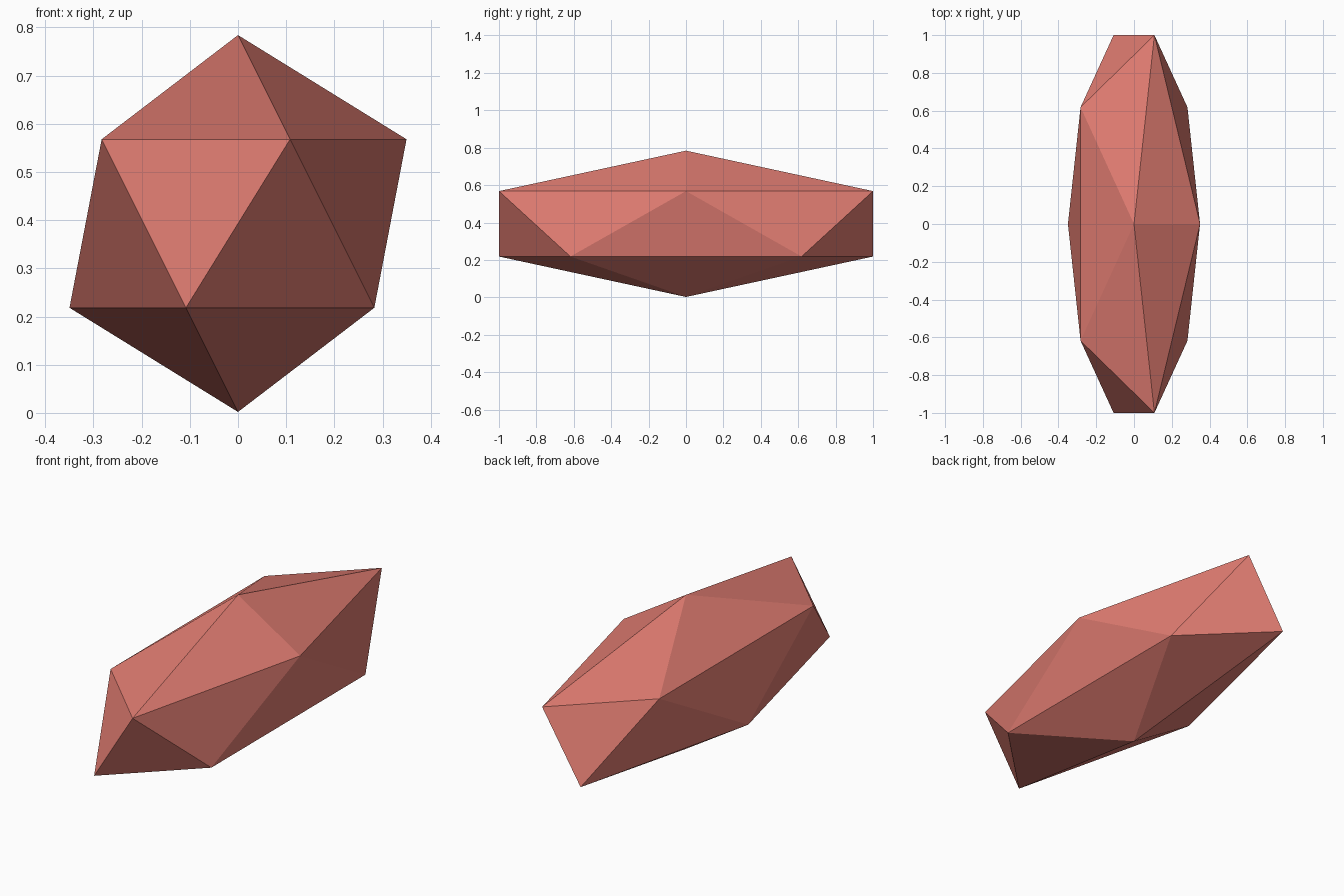
import bpy

default = bpy.data.objects.get("Cube")
if default:
    bpy.data.objects.remove(default, do_unlink=True)

# Single flat colour
coral = bpy.data.materials.new("coral_red")
coral.use_nodes = True
colour = (0.74, 0.2, 0.165, 1.0)
coral.diffuse_color = colour
coral.node_tree.nodes["Principled BSDF"].inputs["Base Color"].default_value = colour

# Stretched twenty-sided stone, flat shaded
RADIUS = 0.391
HALF_LENGTH = 1.0
bpy.ops.mesh.primitive_ico_sphere_add(subdivisions=1, radius=1.0)
stone = bpy.context.object
stone.name = "faceted_stone"
reach = max(v.co.y for v in stone.data.vertices)
for v in stone.data.vertices:
    v.co.x *= RADIUS
    v.co.y *= HALF_LENGTH / reach
    v.co.z = v.co.z * RADIUS + RADIUS + 0.002
stone.data.materials.append(coral)
for face in stone.data.polygons:
    face.use_smooth = False
stone.data.update()
